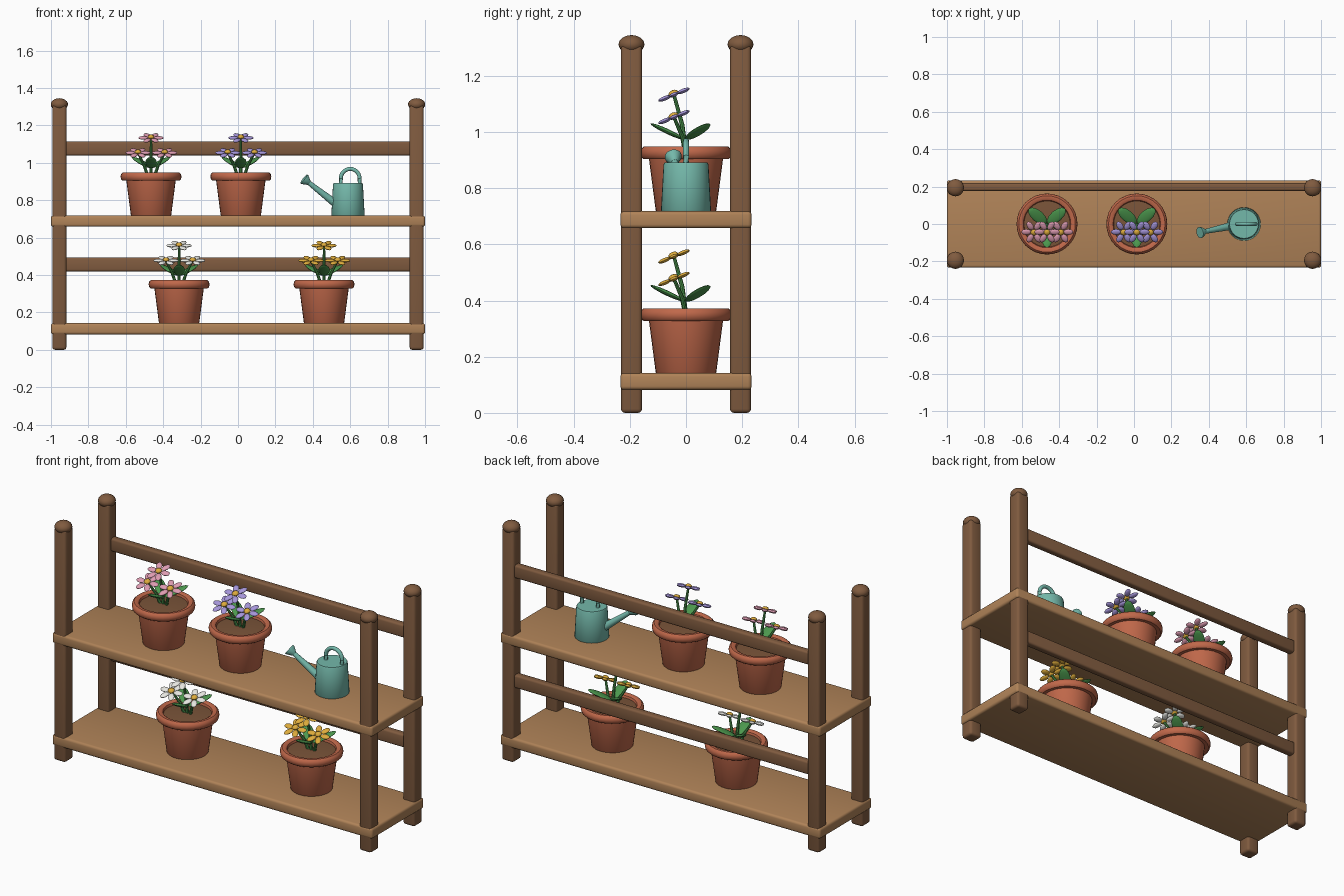
import bpy, bmesh, math
from mathutils import Vector, Matrix

if "Cube" in bpy.data.objects:
    bpy.data.objects.remove(bpy.data.objects["Cube"])


def mat(name, r, g, b):
    m = bpy.data.materials.new(name)
    lin = [((c / 255 + 0.055) / 1.055) ** 2.4 for c in (r, g, b)]
    m.diffuse_color = (*lin, 1)
    m.use_nodes = True
    m.node_tree.nodes["Principled BSDF"].inputs["Base Color"].default_value = m.diffuse_color
    return m


DARK = mat("dark wood", 128, 91, 63)
LIGHT = mat("light wood", 176, 131, 88)
CLAY = mat("terracotta", 192, 104, 74)
SOIL = mat("soil", 122, 84, 57)
GREEN = mat("leaf green", 76, 152, 78)
PINK = mat("pink", 222, 156, 178)
PURPLE = mat("lavender", 166, 150, 218)
WHITE = mat("white", 236, 236, 230)
GOLD = mat("gold", 222, 172, 60)
TEAL = mat("teal", 116, 184, 170)


def finish(name, bm, material, angle=40):
    bmesh.ops.recalc_face_normals(bm, faces=bm.faces)
    me = bpy.data.meshes.new(name)
    bm.to_mesh(me)
    bm.free()
    me.materials.append(material)
    ob = bpy.data.objects.new(name, me)
    bpy.context.collection.objects.link(ob)
    bpy.ops.object.select_all(action='DESELECT')
    ob.select_set(True)
    bpy.context.view_layer.objects.active = ob
    bpy.ops.object.shade_smooth_by_angle(angle=math.radians(angle))
    return ob


def box(name, center, size, bevel, material):
    bm = bmesh.new()
    bmesh.ops.create_cube(bm, size=1, matrix=Matrix.LocRotScale(Vector(center), None, Vector(size)))
    bmesh.ops.bevel(bm, geom=bm.edges[:], offset=bevel, segments=3, profile=0.5, affect='EDGES')
    return finish(name, bm, material)


def ellipsoid(bm, center, radii, rot=None, u=12, v=8):
    m = Matrix.LocRotScale(Vector(center), rot, Vector(radii))
    bmesh.ops.create_uvsphere(bm, u_segments=u, v_segments=v, radius=1, matrix=m)


def loft(bm, rings, sides, axis=None):
    """Skin circles given as (point, radius); axis fixes the ring direction."""
    pts = [Vector(p) for p, r in rings]
    loops = []
    for i, (p, r) in enumerate(rings):
        d = Vector(axis) if axis else pts[min(i + 1, len(pts) - 1)] - pts[max(i - 1, 0)]
        q = d.to_track_quat('Z', 'Y')
        loops.append([bm.verts.new(pts[i] + q @ Vector((r * math.cos(a), r * math.sin(a), 0)))
                      for a in (2 * math.pi * k / sides for k in range(sides))])
    for a, b in zip(loops, loops[1:]):
        for k in range(sides):
            n = (k + 1) % sides
            bm.faces.new((a[k], a[n], b[n], b[k]))
    bm.faces.new(loops[0][::-1])
    bm.faces.new(loops[-1])


# Posts with round caps
for sx in (-1, 1):
    for sy in (-1, 1):
        x, y = sx * 0.955, sy * 0.194
        box("post", (x, y, 0.655), (0.075, 0.075, 1.31), 0.014, DARK)
        bm = bmesh.new()
        ellipsoid(bm, (x, y, 1.312), (0.046, 0.046, 0.033), None, 20, 12)
        finish("post_cap", bm, DARK)

# Shelves and back rails
for z in (0.112, 0.688):
    box("shelf", (0, 0, z), (2.0, 0.467, 0.06), 0.013, LIGHT)
for z in (0.456, 1.076):
    box("back_rail", (0, 0.198, z), (1.86, 0.042, 0.074), 0.011, DARK)

# Pot outline as (radius, height)
POT = [(0.105, 0), (0.108, 0.004), (0.132, 0.188), (0.152, 0.187), (0.160, 0.194),
       (0.163, 0.209), (0.160, 0.223), (0.151, 0.231), (0.137, 0.231),
       (0.127, 0.225), (0.123, 0.212), (0.122, 0.200)]
# Flower heads relative to the pot base
HEADS = [(0, -0.043, 0.416), (-0.070, -0.043, 0.336), (0.073, -0.043, 0.336)]


def potted_flower(x, z, petal_mat):
    o = Vector((x, 0, z))
    bm = bmesh.new()
    loft(bm, [(o + Vector((0, 0, h)), r) for r, h in POT], 32, (0, 0, 1))
    finish("pot", bm, CLAY)
    bm = bmesh.new()
    loft(bm, [(o + Vector((0, 0, h)), r) for h, r in ((0.20, 0.125), (0.213, 0.125), (0.219, 0.06))],
         32, (0, 0, 1))
    finish("soil", bm, SOIL)

    stems, petals, hearts = bmesh.new(), bmesh.new(), bmesh.new()
    tilt = Matrix.Rotation(math.radians(22), 3, 'X')
    for hx, hy, hz in HEADS:
        head = o + Vector((hx, hy, hz))
        base = o + Vector((hx * 0.2, 0, 0.20))
        mid = base.lerp(head, 0.5) + Vector((-hx * 0.08, 0.008, 0))
        loft(stems, [(base, 0.009), (mid, 0.008), (head, 0.006)], 8)
        # Six petals round a raised heart
        for k in range(6):
            r = tilt @ Matrix.Rotation(math.radians(60 * k), 3, 'Z')
            ellipsoid(petals, head + r @ Vector((0.041, 0, 0)), (0.027, 0.017, 0.008),
                      r.to_quaternion(), 10, 6)
        ellipsoid(hearts, head + tilt @ Vector((0, 0, 0.005)), (0.018, 0.018, 0.012),
                  tilt.to_quaternion(), 10, 6)
    finish("stems", stems, GREEN)
    finish("petals", petals, petal_mat)
    finish("flower_hearts", hearts, GOLD)

    # Three leaves rising outwards
    bm = bmesh.new()
    for a in (40, 140, 270):
        r = Matrix.Rotation(math.radians(a), 3, 'Z') @ Matrix.Rotation(math.radians(-25), 3, 'Y')
        ellipsoid(bm, o + r @ Vector((0.072, 0, 0)) + Vector((0, 0, 0.254)),
                  (0.068, 0.031, 0.009), r.to_quaternion(), 12, 8)
    finish("leaves", bm, GREEN)


potted_flower(-0.465, 0.717, PINK)
potted_flower(0.015, 0.717, PURPLE)
potted_flower(-0.315, 0.141, WHITE)
potted_flower(0.46, 0.141, GOLD)

# Watering can body
CX, CZ = 0.588, 0.717
bm = bmesh.new()
loft(bm, [((CX, 0, CZ + h), r) for h, r in
          ((0, 0.086), (0.004, 0.089), (0.168, 0.080), (0.174, 0.077))], 32, (0, 0, 1))
finish("can_body", bm, TEAL)

# Arched handle
arch = [(CX + 0.012 + 0.05 * math.cos(a), 0, 0.917 + 0.05 * math.sin(a))
        for a in (math.pi * k / 14 for k in range(15))]
path = [(arch[0][0], 0, 0.88)] + arch + [(arch[-1][0], 0, 0.88)]
bm = bmesh.new()
loft(bm, [(p, 0.011) for p in path], 10)
finish("can_handle", bm, TEAL)

# Spout with flared rose
start, end = Vector((0.53, -0.008, 0.775)), Vector((0.352, -0.046, 0.914))
bm = bmesh.new()
loft(bm, [(start, 0.022), (start.lerp(end, 0.88), 0.012)], 14)
finish("can_spout", bm, TEAL)
bm = bmesh.new()
loft(bm, [(start.lerp(end, 0.84), 0.013), (start.lerp(end, 0.97), 0.030), (end, 0.030)], 18)
finish("can_rose", bm, TEAL)
